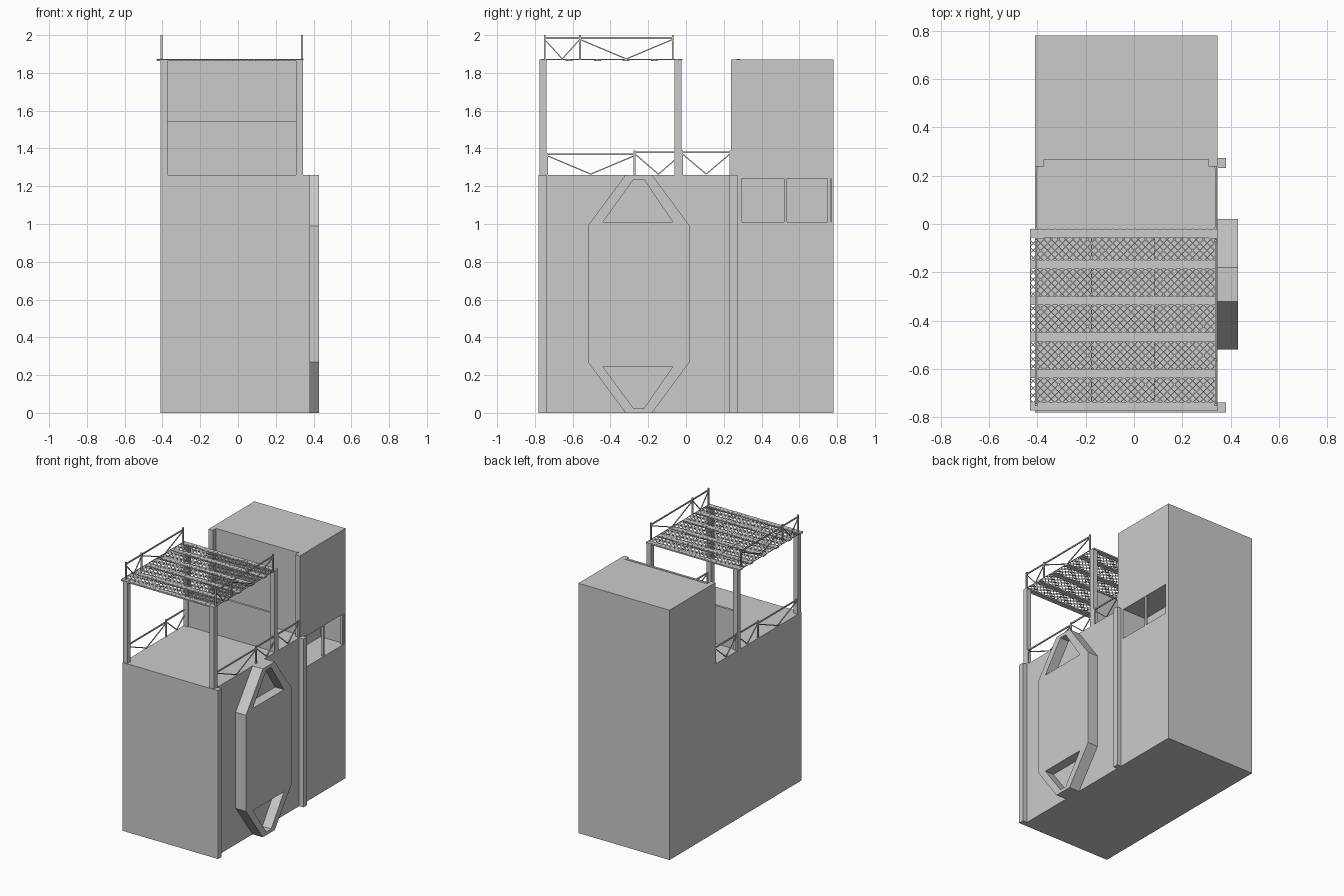
import bpy, bmesh
from mathutils import Vector, Matrix

if "Cube" in bpy.data.objects:
    bpy.data.objects.remove(bpy.data.objects["Cube"])

grey = bpy.data.materials.new("plain_grey")
grey.diffuse_color = (0.6, 0.6, 0.6, 1)
grey.use_nodes = True
grey.node_tree.nodes["Principled BSDF"].inputs["Base Color"].default_value = grey.diffuse_color


def finish(name, bm):
    bmesh.ops.recalc_face_normals(bm, faces=bm.faces[:])
    me = bpy.data.meshes.new(name)
    bm.to_mesh(me)
    bm.free()
    me.materials.append(grey)
    ob = bpy.data.objects.new(name, me)
    bpy.context.collection.objects.link(ob)
    return ob


def add_box(bm, x0, x1, y0, y1, z0, z1):
    m = Matrix.Translation(((x0 + x1) / 2, (y0 + y1) / 2, (z0 + z1) / 2))
    bmesh.ops.create_cube(bm, size=1, matrix=m @ Matrix.Diagonal((x1 - x0, y1 - y0, z1 - z0, 1)))


def boxes(name, *specs):
    bm = bmesh.new()
    for s in specs:
        add_box(bm, *s)
    return finish(name, bm)


def add_beam(bm, p, q, w, h):
    """Square bar from p to q."""
    p, q = Vector(p), Vector(q)
    d = q - p
    rot = d.to_track_quat('X', 'Z').to_matrix().to_4x4()
    m = Matrix.Translation((p + q) / 2) @ rot @ Matrix.Diagonal((d.length, w, h, 1))
    bmesh.ops.create_cube(bm, size=1, matrix=m)


def prism(name, outline, x0, x1):
    """Extrude a (y, z) outline along x."""
    bm = bmesh.new()
    f = bm.faces.new([bm.verts.new((x0, y, z)) for y, z in outline])
    ext = bmesh.ops.extrude_face_region(bm, geom=[f])["geom"]
    bmesh.ops.translate(bm, vec=(x1 - x0, 0, 0),
                        verts=[v for v in ext if isinstance(v, bmesh.types.BMVert)])
    return finish(name, bm)


def cut(ob, cutter):
    mod = ob.modifiers.new("cut", 'BOOLEAN')
    mod.operation, mod.solver, mod.object = 'DIFFERENCE', 'EXACT', cutter
    bpy.context.view_layer.objects.active = ob
    bpy.ops.object.modifier_apply(modifier=mod.name)
    bpy.data.objects.remove(cutter)


L, R, LOW, TOP = -0.41, 0.345, 1.26, 1.87

# Stepped main block with the tower at the back and a side window niche
body = prism("main_block", [(-.78, 0), (.78, 0), (.78, TOP), (.27, TOP), (.27, LOW), (-.78, LOW)], L, R)
cut(body, boxes("niche_cutter", (R - .2, R + .1, .295, .768, 1.01, 1.24)))
boxes("niche_posts", (R - .018, R - .002, .52, .536, 1.01, 1.24),
      (R - .018, R - .002, .748, .764, 1.01, 1.24))

# Tower front corner columns and top strip
boxes("tower_columns", *[(x, x + .037, .238, .275, LOW, TOP) for x in (L, R - .037)])
boxes("tower_top_strip", (-.375, .307, .268, .285, TOP - .01, TOP + .004))

# Side pilasters on the right wall
boxes("side_pilasters", *[(R - .002, .38, y, y + .042, 0, LOW) for y in (-.78, .231)])

# Octagonal side panel with two trapezoid recesses
panel = prism("octagon_panel", [(-.32, 0), (-.18, 0), (.02, .27), (.02, .99), (-.18, LOW),
                                (-.32, LOW), (-.52, .99), (-.52, .27)], R - .001, .43)
for base, tip in ((1.01, 1.235), (.245, .025)):
    cut(panel, prism("recess_cutter", [(-.44, base), (-.07, base), (-.222, tip), (-.278, tip)],
                     R + .012, .5))

# Canopy posts and low rear wall between them
boxes("canopy_posts", *[(x, x + .037, y, y + .037, LOW, TOP)
                        for x in (L, R - .037) for y in (-.775, -.06)])
boxes("low_wall", (-.375, .307, -.05, -.033, LOW, 1.545))

# Canopy slats
DX0, DX1, DY0, DY1 = -.43, R, -.772, -.02
boxes("canopy_slats", *[(DX0, DX1, y, y + .036, 1.862, 1.872)
                        for y in (-.772, -.638, -.486, -.336, -.186, -.056)])

# Diagonal wire grating, clipped to the canopy rectangle, plus panel seams
bm = bmesh.new()
for s in (1, -1):
    lo, hi = sorted((DY0 - s * DX0, DY1 - s * DX1)) if s < 0 else (DY0 - DX1, DY1 - DX0)
    if s < 0:
        lo, hi = DY0 + DX0, DY1 + DX1
    c = lo + .015
    while c < hi - .01:
        ends = sorted((s * (DY0 - c), s * (DY1 - c)))
        xa, xb = max(DX0, ends[0]), min(DX1, ends[1])
        if xb - xa > .004:
            add_beam(bm, (xa, s * xa + c, 1.871), (xb, s * xb + c, 1.871), .004, .003)
        c += .03
for x in (DX0 + .002, -.175, .085, DX1 - .002):
    add_beam(bm, (x, DY0, 1.871), (x, DY1, 1.871), .004, .004)
finish("canopy_grating", bm)


# Railings: posts, top rail and a V brace in every bay, on both sides
def railing(name, x, posts, floor, rails, cap):
    bm = bmesh.new()
    for y, top in zip(posts, cap):
        add_box(bm, x - .005, x + .005, y - .005, y + .005, floor, top)
    for a, b, z in zip(posts, posts[1:], rails):
        add_beam(bm, (x, a, z), (x, b, z), .008, .009)
        mid = (x, (a + b) / 2, floor + .004)
        for end in (a, b):
            add_beam(bm, (x, end, z - .008), mid, .006, .006)
    finish(name, bm)


for side, x in (("left", -.405), ("right", .339)):
    railing(side + "_upper_railing", x, (-.748, -.562, -.07), TOP, (1.985, 1.985), (2, 2, 2))
    railing(side + "_lower_railing", x, (-.736, -.272, -.02, .234), LOW,
            (1.37, 1.38, 1.38), (1.375, 1.39, 1.39, 1.39))
